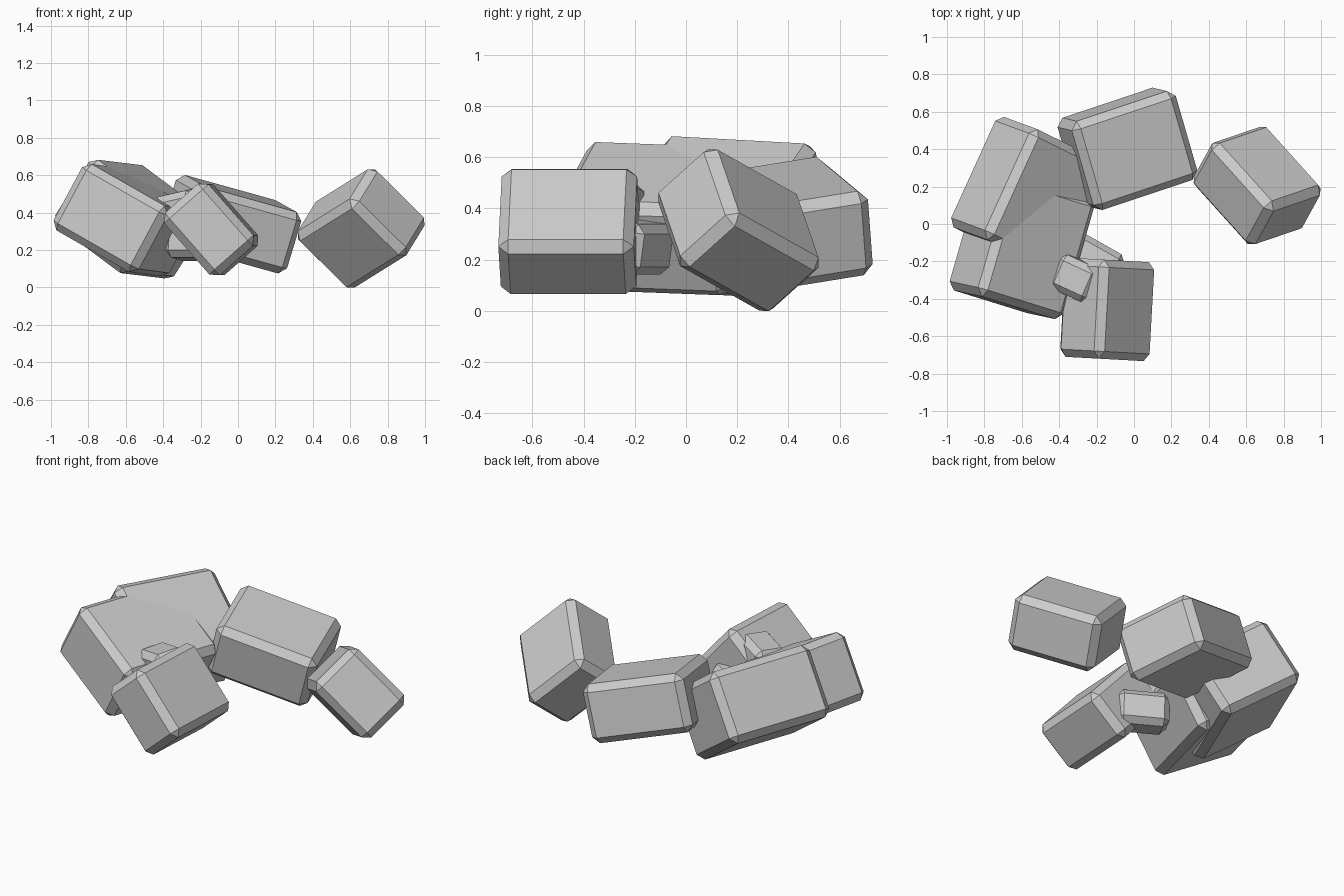
import bpy
import bmesh
from mathutils import Vector, Matrix

if "Cube" in bpy.data.objects:
    bpy.data.objects.remove(bpy.data.objects["Cube"])


def stone(name, center, half, a, b, bevel=0.04):
    """Chamfered block; a and b are its first two axes, half its half sizes."""
    a = Vector(a).normalized()
    c = a.cross(Vector(b)).normalized()
    b = c.cross(a)
    bm = bmesh.new()
    bmesh.ops.create_cube(bm, size=2)
    bmesh.ops.scale(bm, vec=half, verts=bm.verts)
    bmesh.ops.bevel(bm, geom=bm.edges[:], offset=bevel, segments=1,
                    affect='EDGES', profile=0.5)
    mesh = bpy.data.meshes.new(name)
    rot = Matrix((a, b, c)).transposed().to_4x4()
    bm.transform(Matrix.Translation(center) @ rot)
    bm.to_mesh(mesh)
    bm.free()
    obj = bpy.data.objects.new(name, mesh)
    bpy.context.collection.objects.link(obj)
    return obj


# separate stone on the right
stone("right_stone", (0.658, 0.205, 0.315), (0.168, 0.22, 0.265),
      (-0.38, -0.69, -0.62), (0.697, 0.249, -0.672))
# wide stone at the back
stone("back_stone", (-0.035, 0.402, 0.338), (0.303, 0.25, 0.172),
      (0.917, 0.306, -0.255), (-0.30, 0.94, 0.16))
# small stone at the front
stone("front_stone", (-0.143, -0.457, 0.310), (0.222, 0.265, 0.158),
      (0.66, -0.036, -0.75), (0.055, 0.998, 0.0))
# two big overlapping stones on the left
stone("left_front_stone", (-0.60, -0.11, 0.36), (0.272, 0.335, 0.202),
      (0.84, -0.26, -0.48), (0.30, 0.953, -0.05))
stone("left_back_stone", (-0.57, 0.16, 0.365), (0.325, 0.212, 0.268),
      (0.413, 0.909, -0.05), (-0.525, 0.19, -0.83))
# small wedged stones between the front and left stones
stone("wedge_stone_upper", (-0.31, -0.29, 0.43), (0.12, 0.10, 0.08),
      (0.87, -0.40, 0.20), (0.40, 0.87, 0.10), 0.035)
stone("wedge_stone_lower", (-0.22, -0.20, 0.25), (0.15, 0.10, 0.10),
      (0.87, -0.49, 0.0), (0.49, 0.87, -0.15), 0.035)
